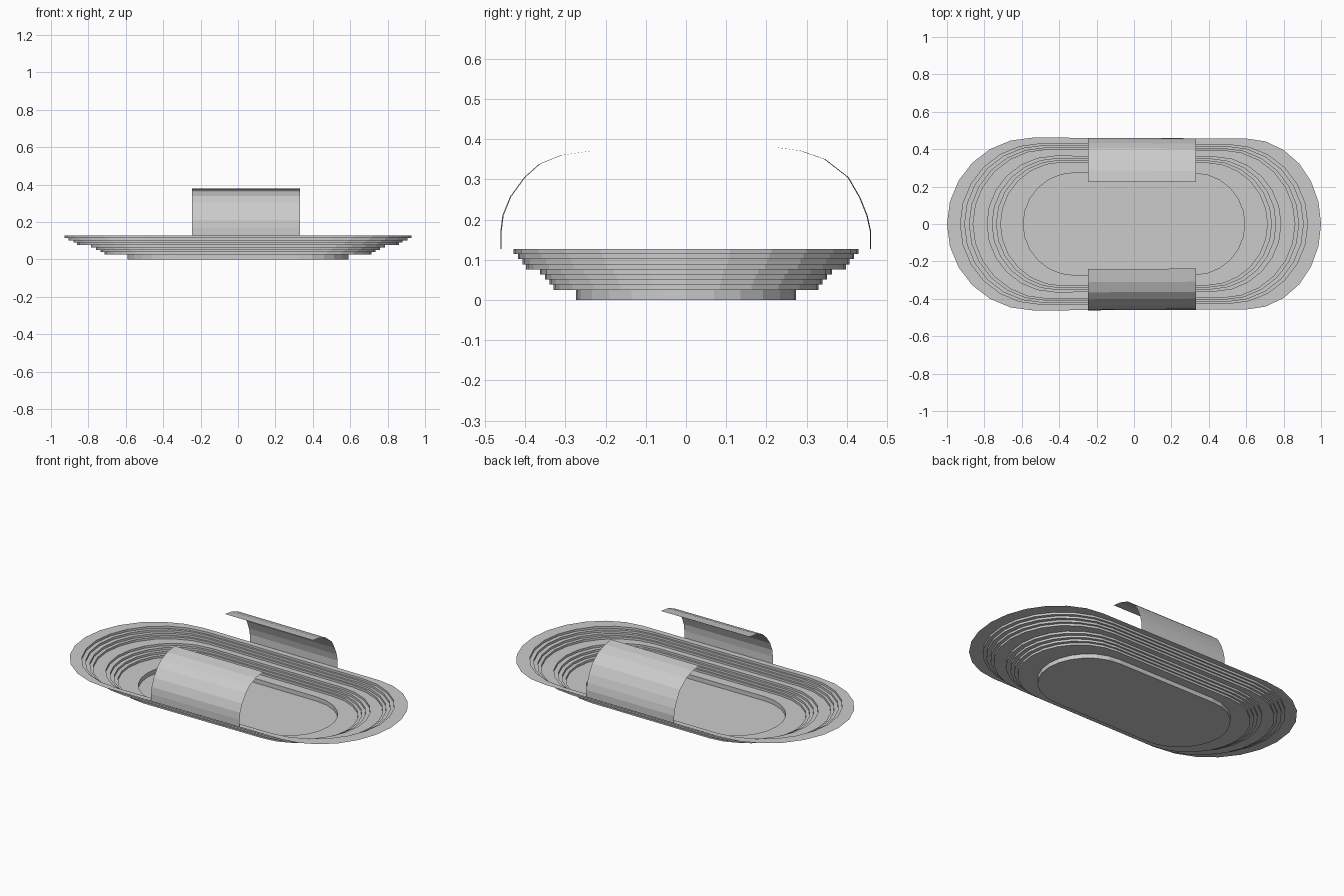
import bpy, bmesh, math

if "Cube" in bpy.data.objects:
    bpy.data.objects.remove(bpy.data.objects["Cube"])

grey = bpy.data.materials.new("plain grey")
grey.diffuse_color = (0.6, 0.6, 0.6, 1)
grey.use_nodes = True
grey.node_tree.nodes["Principled BSDF"].inputs["Base Color"].default_value = grey.diffuse_color


def make_object(name, bm):
    mesh = bpy.data.meshes.new(name)
    bm.to_mesh(mesh)
    bm.free()
    mesh.materials.append(grey)
    ob = bpy.data.objects.new(name, mesh)
    bpy.context.collection.objects.link(ob)
    return ob


def outline(scale, right_centre):
    """Rounded oblong: half ellipse on each end, counter-clockwise."""
    n, pts = 12, []
    for i in range(n + 1):
        a = -math.pi / 2 + math.pi * i / n
        pts.append((right_centre + (1 - right_centre) * math.cos(a), 0.457 * math.sin(a)))
    for i in range(n + 1):
        a = math.pi / 2 + math.pi * i / n
        pts.append((-0.54 + 0.46 * math.cos(a), 0.462 * math.sin(a)))
    return [(x * scale, y * scale) for x, y in pts]


# Terraced dish: each terrace is a riser followed by a flat ledge
step = 0.0127
terraces = [(0.592, 0, 2)]
terraces += [(s, 2 + i, 3 + i) for i, s in enumerate((0.713, 0.735, 0.758, 0.785))]
terraces += [(s, 6 + i, 7 + i) for i, s in enumerate((0.86, 0.88, 0.905, 0.928))]
levels = []
for s, low, high in terraces:
    levels += [(s, low * step), (s, high * step)]
levels.append((1.0, 10 * step))          # flat rim

bm = bmesh.new()
rings = []
for s, z in levels:
    centre = 0.6 if s == 1.0 else 0.55
    rings.append([bm.verts.new((x, y, z)) for x, y in outline(s, centre)])
bm.faces.new(rings[0])                   # floor
for a, b in zip(rings, rings[1:]):
    for i in range(len(a)):
        j = (i + 1) % len(a)
        bm.faces.new((a[i], b[i], b[j], a[j]))
make_object("terraced_dish", bm)


# Curved sheet handles rising from the long edges of the rim
def handle(name, profile):
    bm = bmesh.new()
    rows = []
    for y, z in profile:
        skew = math.copysign(0.0015, y)
        rows.append((bm.verts.new((-0.245, y + skew, z)),
                     bm.verts.new((0.332, y - skew, z))))
    for (a, b), (c, d) in zip(rows, rows[1:]):
        bm.faces.new((a, b, d, c) if profile[0][0] < 0 else (b, a, c, d))
    make_object(name, bm)


handle("front_handle", [(-0.460, 0.127), (-0.460, 0.17), (-0.455, 0.21), (-0.436, 0.257),
                        (-0.401, 0.305), (-0.364, 0.338), (-0.31, 0.36), (-0.24, 0.37)])
handle("back_handle", [(0.459, 0.127), (0.459, 0.17), (0.450, 0.21), (0.432, 0.255),
                       (0.403, 0.305), (0.345, 0.35), (0.285, 0.371), (0.227, 0.379)])
